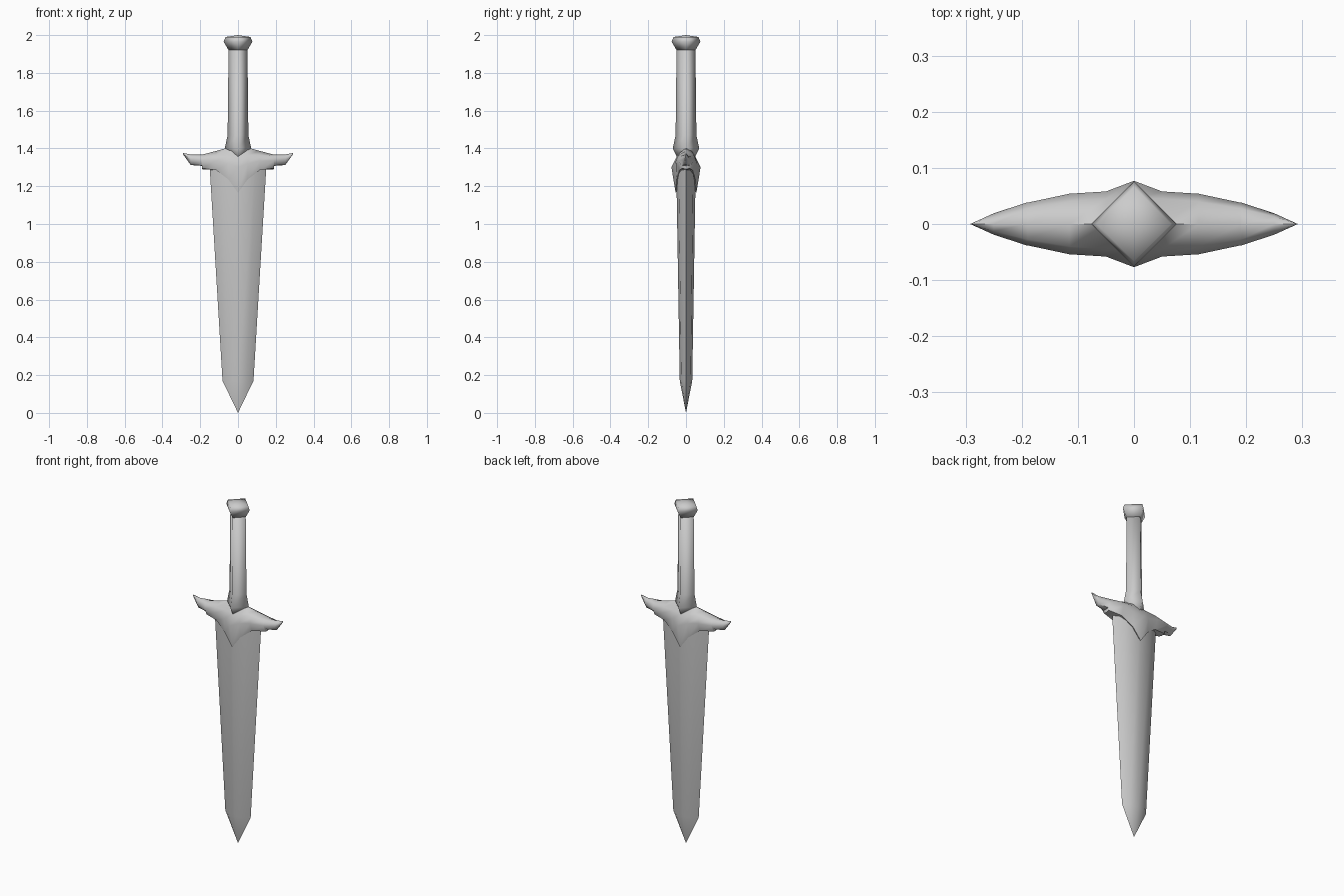
import bpy
import bmesh
import math

cube = bpy.data.objects.get("Cube")
if cube:
    bpy.data.objects.remove(cube)

steel = bpy.data.materials.new("grey_steel")
steel.use_nodes = True
steel.diffuse_color = (0.6, 0.6, 0.6, 1)
steel.node_tree.nodes["Principled BSDF"].inputs["Base Color"].default_value = (0.6, 0.6, 0.6, 1)


def loft(name, rings, angle):
    """Skin equal rings of points, close both ends and smooth below the angle."""
    bm = bmesh.new()
    loops = [[bm.verts.new(p) for p in ring] for ring in rings]
    n = len(loops[0])
    for a, b in zip(loops, loops[1:]):
        for i in range(n):
            j = (i + 1) % n
            bm.faces.new((a[i], a[j], b[j], b[i]))
    bm.faces.new(loops[0])
    bm.faces.new(loops[-1])
    bmesh.ops.remove_doubles(bm, verts=bm.verts, dist=0.0005)
    bmesh.ops.recalc_face_normals(bm, faces=bm.faces)
    mesh = bpy.data.meshes.new(name)
    bm.to_mesh(mesh)
    bm.free()
    mesh.materials.append(steel)
    obj = bpy.data.objects.new(name, mesh)
    bpy.context.collection.objects.link(obj)
    bpy.ops.object.select_all(action="DESELECT")
    obj.select_set(True)
    bpy.context.view_layer.objects.active = obj
    bpy.ops.object.shade_smooth_by_angle(angle=math.radians(angle))
    return obj


# Blade: bevelled edges around a shallow central ridge, ending in a point
def blade_ring(z, w, t):
    b, s = w * 0.6, t * 0.75
    return [(w, 0, z), (b, s, z), (0, t, z), (-b, s, z),
            (-w, 0, z), (-b, -s, z), (0, -t, z), (b, -s, z)]


loft("blade", [blade_ring(*r) for r in (
    (0, 0, 0), (0.17, 0.082, 0.033), (1.32, 0.151, 0.052))], 60)


# Grip and pommel: diamond section with corners on the axes
def diamond(z, r):
    return [(r, 0, z), (0, r, z), (-r, 0, z), (0, -r, z)]


loft("grip", [diamond(*r) for r in (
    (1.34, 0.04), (1.4, 0.07), (1.47, 0.055), (1.92, 0.05))], 100)
loft("pommel", [diamond(*r) for r in (
    (1.92, 0.05), (1.965, 0.076), (1.99, 0.066), (2.0, 0))], 100)


# Guard: each station gives x, top z, shoulder, widest, lower lip and bottom z
def guard_ring(x, top, shoulder, wide, lip, bottom):
    side = [shoulder, wide, lip]
    return ([(x, 0, top)] + [(x, y, z) for y, z in side] + [(x, 0, bottom)]
            + [(x, -y, z) for y, z in reversed(side)])


half = [
    (0, 1.43, (0.045, 1.36), (0.077, 1.30), (0.055, 1.165), 1.23),
    (0.05, 1.405, (0.045, 1.365), (0.058, 1.32), (0.05, 1.235), 1.26),
    (0.115, 1.387, (0.04, 1.365), (0.054, 1.335), (0.035, 1.285), 1.285),
    (0.19, 1.367, (0.027, 1.36), (0.038, 1.335), (0.02, 1.295), 1.29),
    (0.192, 1.367, (0.027, 1.36), (0.038, 1.335), (0.02, 1.31), 1.308),
    (0.25, 1.368, (0.013, 1.36), (0.019, 1.34), (0.01, 1.315), 1.312),
    (0.292, 1.376, (0, 1.375), (0, 1.373), (0, 1.371), 1.37),
]
stations = [(-s[0],) + s[1:] for s in reversed(half[1:])] + half
loft("cross_guard", [guard_ring(*s) for s in stations], 50)
